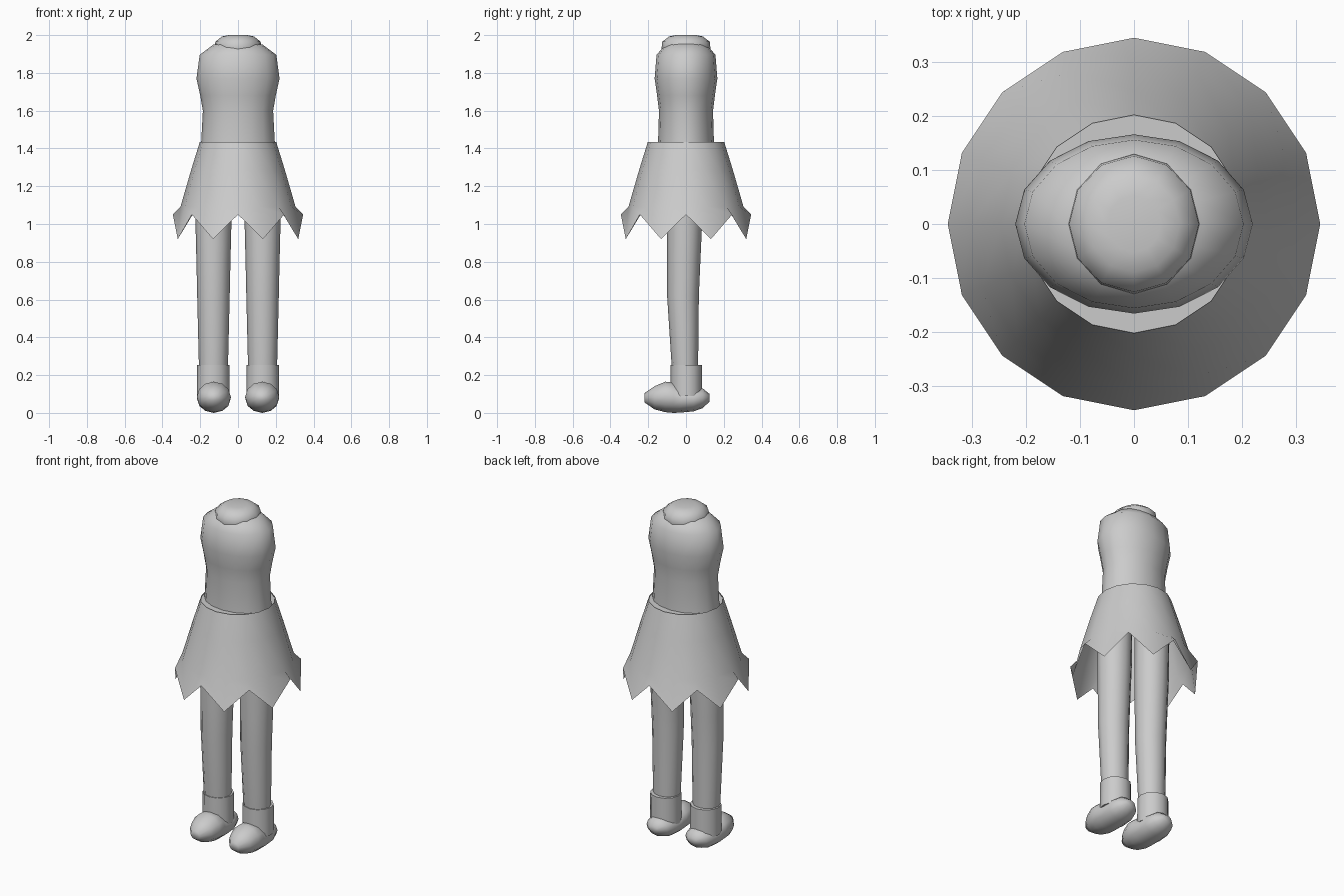
import bpy, bmesh, math

if "Cube" in bpy.data.objects:
    bpy.data.objects.remove(bpy.data.objects["Cube"])

grey = bpy.data.materials.new("plain grey")
grey.diffuse_color = (0.6, 0.6, 0.6, 1)
grey.use_nodes = True
grey.node_tree.nodes["Principled BSDF"].inputs["Base Color"].default_value = grey.diffuse_color


def finish(name, bm, angle=50):
    bmesh.ops.recalc_face_normals(bm, faces=bm.faces)
    me = bpy.data.meshes.new(name)
    bm.to_mesh(me)
    bm.free()
    me.materials.append(grey)
    ob = bpy.data.objects.new(name, me)
    bpy.context.collection.objects.link(ob)
    bpy.ops.object.select_all(action='DESELECT')
    ob.select_set(True)
    bpy.context.view_layer.objects.active = ob
    bpy.ops.object.shade_smooth_by_angle(angle=math.radians(angle))
    return ob


def loft(name, rings, caps=True, angle=50):
    """Skin a list of closed rings of points."""
    bm = bmesh.new()
    vs = [[bm.verts.new(p) for p in ring] for ring in rings]
    n = len(vs[0])
    for a, b in zip(vs, vs[1:]):
        for i in range(n):
            j = (i + 1) % n
            bm.faces.new((a[i], a[j], b[j], b[i]))
    if caps:
        bm.faces.new(vs[0])
        bm.faces.new(vs[-1])
    return finish(name, bm, angle)


def oval(cx, cy, z, rx, ry, n):
    return [(cx + rx * math.cos(2 * math.pi * i / n),
             cy + ry * math.sin(2 * math.pi * i / n), z) for i in range(n)]


# torso
torso = [(1.36, .20, .15), (1.43, .195, .148), (1.60, .186, .143), (1.68, .20, .153),
         (1.77, .22, .166), (1.895, .203, .156), (1.95, .13, .11), (1.965, .06, .05)]
loft("torso", [oval(0, 0, z, rx, ry, 16) for z, rx, ry in torso], angle=70)

# rounded neck stub
neck = [(1.87, .10), (1.92, .124), (1.965, .12), (1.993, .085), (2.0, .05)]
loft("neck", [oval(0, 0, z, r, r * 1.05, 12) for z, r in neck], angle=70)

# skirt with a zigzag hem
rings = [oval(0, 0, z, r, r, 16) for z, r in
         [(1.435, .202), (1.29, .247), (1.09, .305)]]
hem = [(x, y, .92 if i % 2 else 1.05)
       for i, (x, y, z) in enumerate(oval(0, 0, 0, .345, .345, 16))]
loft("skirt", rings + [hem], caps=False, angle=60)

# flat waist closing the skirt
bm = bmesh.new()
bm.faces.new([bm.verts.new(p) for p in oval(0, 0, 1.425, .203, .203, 16)])
finish("skirt_waist", bm)

leg = [(.20, -.005, .073, .068), (.25, -.006, .077, .07), (.62, -.016, .086, .084),
       (.80, -.012, .09, .088), (1.0, -.008, .095, .093), (1.28, -.004, .095, .095)]
shoe = [(-.22, .03, .055, .105), (-.165, .072, .018, .142), (-.11, .09, .004, .165),
        (-.065, .09, 0, .163), (-.025, .087, .002, .135), (.04, .085, .008, .135),
        (.088, .07, .025, .13), (.125, .03, .06, .10)]

for side, s in (("left", 1), ("right", -1)):
    # leg
    loft(side + "_leg", [oval(.13 * s, cy, z, rx, ry, 12) for z, cy, rx, ry in leg])
    # ankle cuff
    loft(side + "_cuff", [oval(.131 * s, .002, z, rx, .083, 12)
                          for z, rx in ((.09, .087), (.13, .087), (.253, .085))])
    # shoe, lofted from heel to toe
    loft(side + "_shoe",
         [[(.128 * s + w * math.cos(t), y, (lo + hi) / 2 + (hi - lo) / 2 * math.sin(t))
           for t in (math.pi * i / 6 for i in range(12))]
          for y, w, lo, hi in shoe], angle=70)
